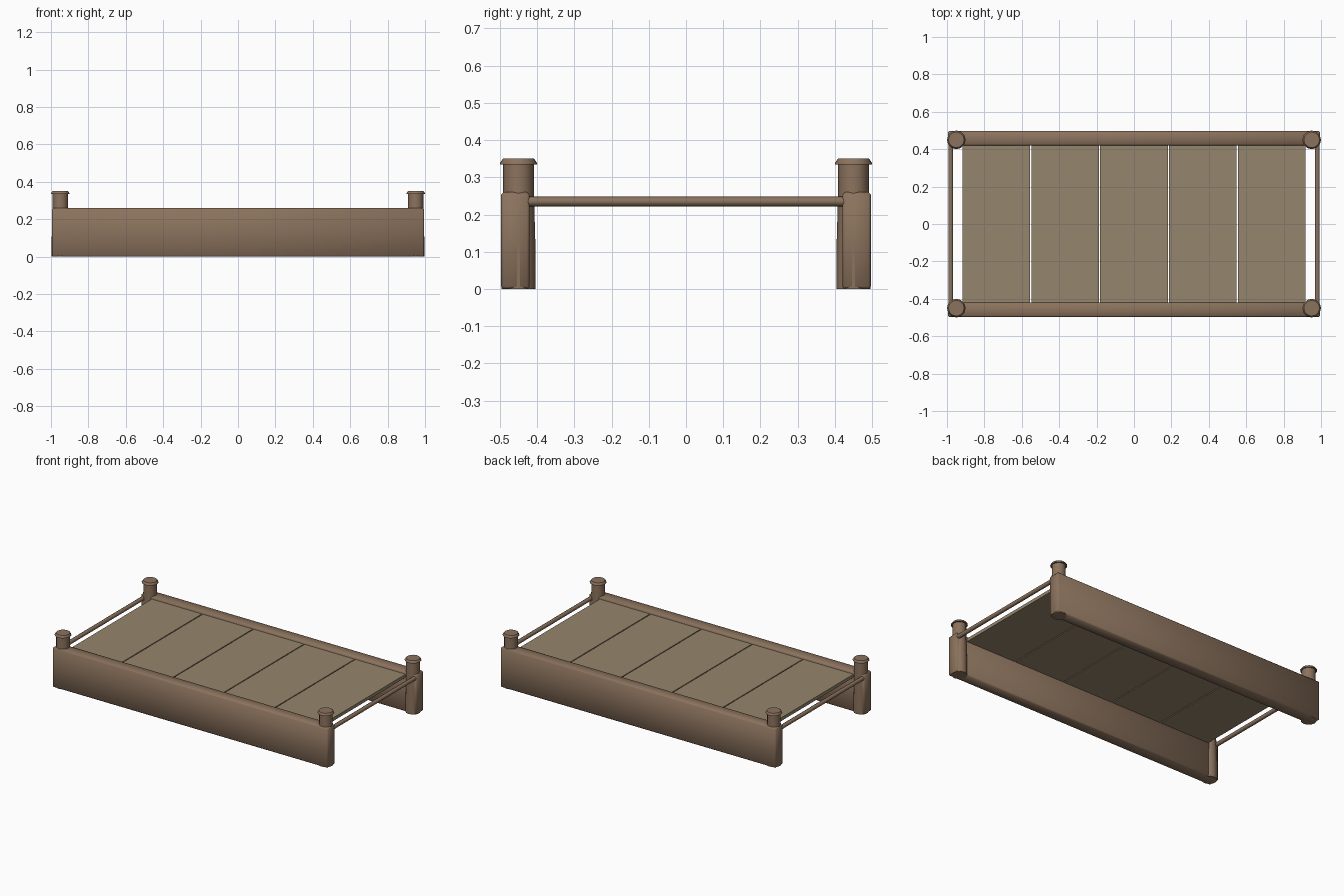
import bpy, bmesh, math

if "Cube" in bpy.data.objects:
    bpy.data.objects.remove(bpy.data.objects["Cube"])


def material(name, color):
    m = bpy.data.materials.new(name)
    m.diffuse_color = (*color, 1)
    m.use_nodes = True
    m.node_tree.nodes["Principled BSDF"].inputs["Base Color"].default_value = m.diffuse_color
    return m


wood = material("brown_wood", (0.26, 0.17, 0.11))
plank_wood = material("pale_wood", (0.30, 0.235, 0.15))


def finish(bm, name, mat, angle=40):
    bmesh.ops.recalc_face_normals(bm, faces=bm.faces)
    me = bpy.data.meshes.new(name)
    bm.to_mesh(me)
    bm.free()
    ob = bpy.data.objects.new(name, me)
    bpy.context.collection.objects.link(ob)
    me.materials.append(mat)
    bpy.ops.object.select_all(action='DESELECT')
    ob.select_set(True)
    bpy.context.view_layer.objects.active = ob
    bpy.ops.object.shade_smooth_by_angle(angle=math.radians(angle))
    return ob


def box(name, lo, hi, mat, bevel=0, angle=40):
    bm = bmesh.new()
    bmesh.ops.create_cube(bm, size=1)
    for v in bm.verts:
        for i in range(3):
            v.co[i] = lo[i] if v.co[i] < 0 else hi[i]
    if bevel:
        bmesh.ops.bevel(bm, geom=bm.edges[:], offset=bevel, segments=1, affect='EDGES')
    return finish(bm, name, mat, angle)


def lathe(name, profile, center, mat, sides=12):
    bm = bmesh.new()
    rings = []
    for r, z in profile:
        rings.append([bm.verts.new((center[0] + r * math.cos(2 * math.pi * k / sides),
                                    center[1] + r * math.sin(2 * math.pi * k / sides), z))
                      for k in range(sides)])
    for a, b in zip(rings, rings[1:]):
        for k in range(sides):
            n = (k + 1) % sides
            bm.faces.new((a[k], a[n], b[n], b[k]))
    bm.faces.new(rings[0])
    bm.faces.new(rings[-1])
    return finish(bm, name, mat)


# Long side beams
for label, s in (("front", -1), ("back", 1)):
    y = sorted((s * 0.42, s * 0.497))
    box(label + "_side_beam", (-0.995, y[0], 0), (0.995, y[1], 0.26), wood, 0.007, 60)

# Corner posts with flared caps
for fy, sy in (("front", -1), ("back", 1)):
    for fx, sx in (("left", -1), ("right", 1)):
        c = (sx * 0.95, sy * 0.45)
        lathe(f"{fy}_{fx}_post", [(0.046, 0), (0.046, 0.1), (0.041, 0.27), (0.041, 0.337)], c, wood)
        lathe(f"{fy}_{fx}_post_cap", [(0.05, 0.335), (0.05, 0.338), (0.042, 0.35)], c, wood)

# Deck planks
pitch = 0.368
for i in range(5):
    x = (i - 2) * pitch
    box(f"plank_{i + 1}", (x - 0.181, -0.43, 0.224), (x + 0.181, 0.43, 0.245), plank_wood)

# Thin end rails
for label, s in (("left", -1), ("right", 1)):
    bm = bmesh.new()
    bmesh.ops.create_cone(bm, cap_ends=True, segments=8, radius1=0.013, radius2=0.013, depth=0.86)
    for v in bm.verts:
        x, y, z = v.co
        v.co = (s * 0.98 + x, z, 0.235 + y)
    finish(bm, label + "_end_rail", wood, 60)
